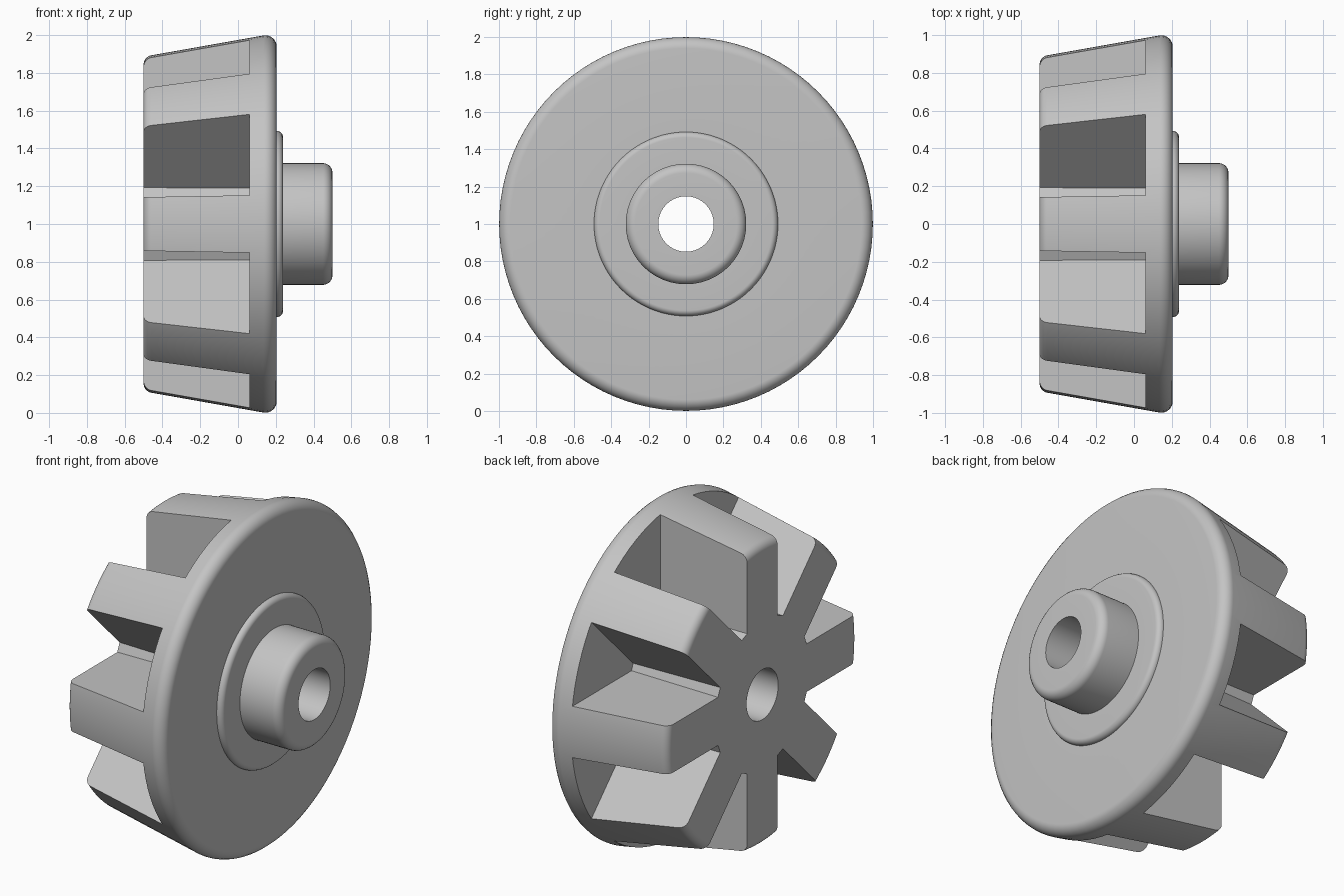
import bpy, bmesh, math
from mathutils import Vector, Matrix

if "Cube" in bpy.data.objects:
    bpy.data.objects.remove(bpy.data.objects["Cube"])

CENTRE_Z = 1.0
SIDES = 96
SLOTS = 8


def rounded(corners, steps=7):
    """Closed (x, radius) outline whose corners get the given fillet radius."""
    out = []
    n = len(corners)
    for i, (x, r, fillet) in enumerate(corners):
        p = Vector((x, r))
        if fillet == 0:
            out.append(p)
            continue
        a = (Vector(corners[i - 1][:2]) - p).normalized()
        b = (Vector(corners[(i + 1) % n][:2]) - p).normalized()
        half = a.angle(b) / 2
        mid = p + (a + b).normalized() * fillet / math.sin(half)
        start = p + a * fillet / math.tan(half) - mid
        end = p + b * fillet / math.tan(half) - mid
        for s in range(steps + 1):
            t = s / steps
            out.append(mid + (start * (1 - t) + end * t).normalized() * fillet
                       if 0 < t < 1 else mid + (start if t == 0 else end))
    return out


def finish(name, bm):
    bmesh.ops.recalc_face_normals(bm, faces=bm.faces)
    mesh = bpy.data.meshes.new(name)
    bm.to_mesh(mesh)
    bm.free()
    ob = bpy.data.objects.new(name, mesh)
    bpy.context.collection.objects.link(ob)
    ob.location.z = CENTRE_Z
    return ob


# Lathed body: conical rim, stepped boss, shaft hub and bore
profile = rounded([
    (-0.50, 0.148, 0), (-0.50, 0.886, 0.05), (0.205, 1.0105, 0.06),
    (0.205, 0.492, 0), (0.238, 0.492, 0.03), (0.238, 0.322, 0),
    (0.50, 0.322, 0.05), (0.50, 0.148, 0)])
bm = bmesh.new()
rings = []
for k in range(SIDES):
    a = 2 * math.pi * k / SIDES
    rings.append([bm.verts.new((p.x, p.y * math.cos(a), p.y * math.sin(a)))
                  for p in profile])
for k in range(SIDES):
    r0, r1 = rings[k], rings[(k + 1) % SIDES]
    for j in range(len(profile)):
        m = (j + 1) % len(profile)
        bm.faces.new((r0[j], r0[m], r1[m], r1[j]))
wheel = finish("vaned_wheel", bm)

# Wedge cutters between the vanes, slightly drafted towards the disc
bm = bmesh.new()
pitch = math.pi / SLOTS


def slot_section(x, vane_half, floor, outer=1.3):
    def half_width(d):
        return d * math.tan(pitch) - vane_half / math.cos(pitch)
    return [Vector((x, floor, -half_width(floor))), Vector((x, outer, -half_width(outer))),
            Vector((x, outer, half_width(outer))), Vector((x, floor, half_width(floor)))]


for k in range(SLOTS):
    turn = Matrix.Rotation(pitch * (2 * k + 1), 3, 'X')
    ends = [[bm.verts.new(turn @ v) for v in slot_section(*s)]
            for s in ((-0.6, 0.1405, 0.4355), (0.062, 0.152, 0.447))]
    bm.faces.new(ends[0])
    bm.faces.new(ends[1])
    for j in range(4):
        m = (j + 1) % 4
        bm.faces.new((ends[0][j], ends[0][m], ends[1][m], ends[1][j]))
cutter = finish("slot_cutter", bm)
cutter.hide_render = True

mod = wheel.modifiers.new("slots", 'BOOLEAN')
mod.operation = 'DIFFERENCE'
mod.solver = 'EXACT'
mod.object = cutter
bpy.context.view_layer.objects.active = wheel
wheel.select_set(True)
cutter.select_set(False)
bpy.ops.object.modifier_apply(modifier=mod.name)
bpy.data.objects.remove(cutter)

# Single grey finish
grey = bpy.data.materials.new("plain grey")
grey.diffuse_color = (0.55, 0.55, 0.55, 1)
grey.use_nodes = True
grey.node_tree.nodes["Principled BSDF"].inputs["Base Color"].default_value = grey.diffuse_color
wheel.data.materials.clear()
wheel.data.materials.append(grey)
bpy.ops.object.shade_smooth_by_angle(angle=math.radians(30))
